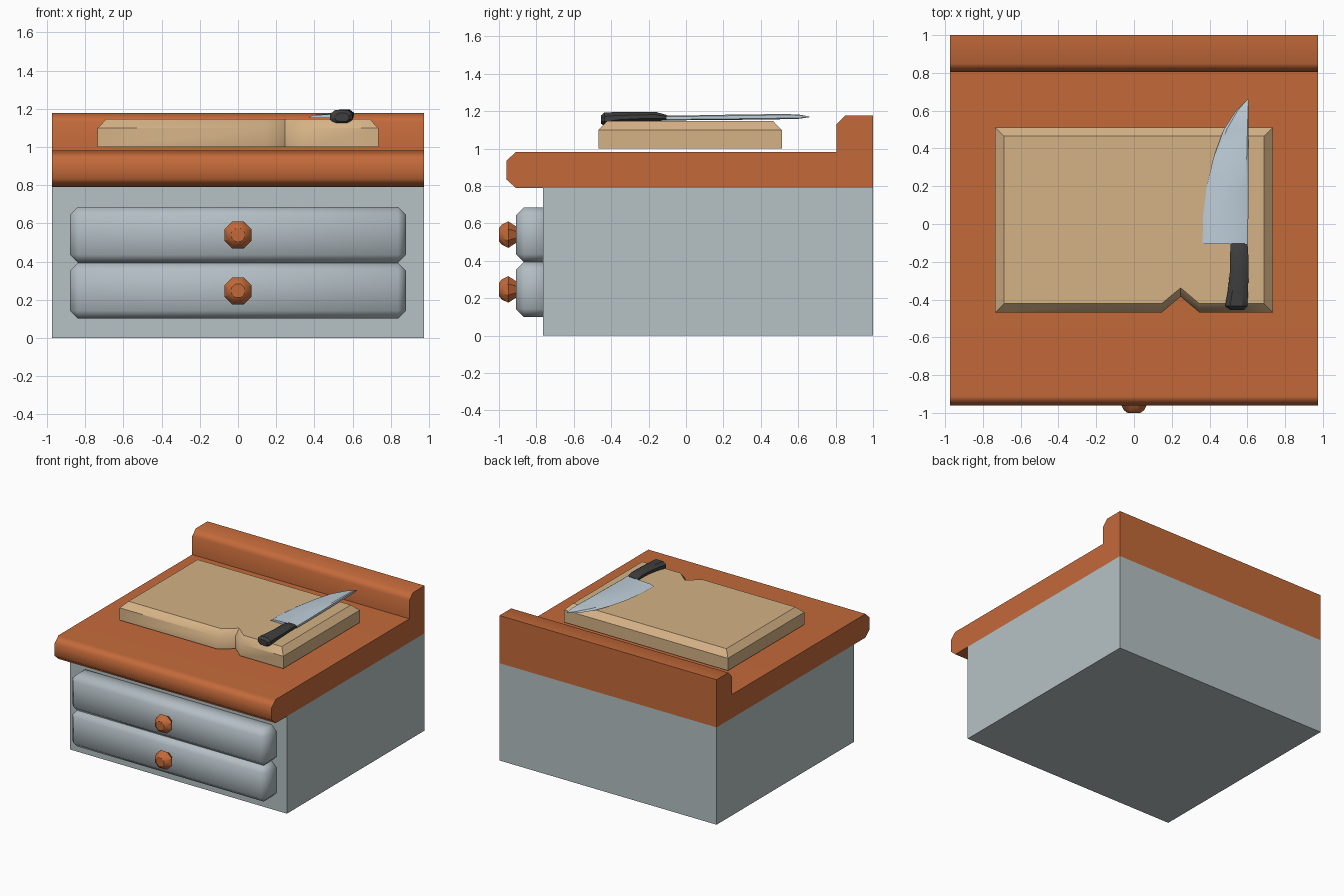
import bpy, bmesh, math
from mathutils import Vector

if "Cube" in bpy.data.objects:
    bpy.data.objects.remove(bpy.data.objects["Cube"])


def material(name, r, g, b):
    lin = [((c / 255 + 0.055) / 1.055) ** 2.4 for c in (r, g, b)]
    m = bpy.data.materials.new(name)
    m.diffuse_color = (*lin, 1)
    m.use_nodes = True
    m.node_tree.nodes["Principled BSDF"].inputs["Base Color"].default_value = m.diffuse_color
    return m


TERRACOTTA = material("terracotta wood", 196, 106, 58)
GREY = material("painted grey", 182, 193, 196)
DRAWER = material("drawer grey", 178, 189, 195)
TAN = material("board tan", 213, 178, 134)
STEEL = material("blade steel", 190, 205, 216)
BLACK = material("handle black", 62, 62, 62)


def make(name, bm, mat, angle=None):
    bmesh.ops.recalc_face_normals(bm, faces=bm.faces)
    me = bpy.data.meshes.new(name)
    bm.to_mesh(me)
    bm.free()
    me.materials.append(mat)
    ob = bpy.data.objects.new(name, me)
    bpy.context.collection.objects.link(ob)
    if angle:
        bpy.ops.object.select_all(action='DESELECT')
        ob.select_set(True)
        bpy.context.view_layer.objects.active = ob
        bpy.ops.object.shade_smooth_by_angle(angle=math.radians(angle))
    return ob


def loft(rings):
    """Skin a list of equal-length point rings and cap both ends."""
    bm = bmesh.new()
    vs = [[bm.verts.new(p) for p in ring] for ring in rings]
    n = len(vs[0])
    for a, b in zip(vs, vs[1:]):
        for i in range(n):
            j = (i + 1) % n
            bm.faces.new((a[i], a[j], b[j], b[i]))
    bm.faces.new(vs[0])
    bm.faces.new(vs[-1])
    return bm


def box(lo, hi, bevel=0):
    bm = bmesh.new()
    bmesh.ops.create_cube(bm, size=1)
    lo, hi = Vector(lo), Vector(hi)
    for v in bm.verts:
        v.co = (lo + hi) / 2 + v.co * (hi - lo)
    if bevel:
        bmesh.ops.bevel(bm, geom=bm.edges[:], offset=bevel, segments=1,
                        profile=0.5, affect='EDGES')
    return bm


# Cabinet carcass
make("cabinet_body", box((-0.975, -0.765, 0), (0.975, 1, 0.79)), GREY)

# Worktop with backsplash, one profile extruded across x
profile = [(-0.91, 0.79), (-0.96, 0.835), (-0.96, 0.935), (-0.91, 0.982),
           (0.805, 0.982), (0.805, 1.13), (0.85, 1.177), (1, 1.177), (1, 0.79)]
top = make("worktop", loft([[(x, y, z) for y, z in profile]
                            for x in (-0.975, 0.975)]), TERRACOTTA, 50)
top.modifiers.new("flat_faces", 'WEIGHTED_NORMAL').keep_sharp = True

# Drawers and eight-sided knobs
for label, z in (("lower", 0.247), ("upper", 0.54)):
    make(label + "_drawer", box((-0.88, -0.91, z - 0.146), (0.88, -0.72, z + 0.146), 0.042),
         DRAWER, 60)
    rings = []
    for y, r in ((-0.9, 0.04), (-0.95, 0.074), (-0.985, 0.056), (-1, 0.036)):
        rings.append([(r * math.cos(k * math.pi / 4 + math.pi / 8) * 1.04, y,
                       z + r * math.sin(k * math.pi / 4 + math.pi / 8) * 1.04) for k in range(8)])
    make(label + "_knob", loft(rings), TERRACOTTA, 30)


# Cutting board with a V notch and chamfered top rim
def board_ring(inset, z):
    x, y0, y1 = 0.735 - inset, -0.468 + inset, 0.512 - inset
    pts = [(-x, y0), (0.147, y0), (0.247, y0 + 0.083), (0.345, y0),
           (x, y0), (x, y1), (-x, y1)]
    return [(px, py, z) for px, py in pts]


make("cutting_board", loft([board_ring(0, 1.0), board_ring(0, 1.1), board_ring(0.047, 1.148)]),
     TAN, 43)

# Knife blade: cross-sections (y, cutting edge x, spine x, mid z, half thickness)
rings = []
for y, xe, xs, z, h in ((-0.105, 0.363, 0.604, 1.164, 0.013), (0.05, 0.366, 0.605, 1.165, 0.013),
                        (0.2, 0.385, 0.606, 1.167, 0.014), (0.35, 0.42, 0.606, 1.169, 0.014),
                        (0.5, 0.475, 0.607, 1.171, 0.014), (0.6, 0.54, 0.607, 1.171, 0.012),
                        (0.66, 0.6, 0.607, 1.17, 0.002)):
    w = xs - xe
    rings.append([(xe, y, z - h * 0.8), (xe + 0.12 * w, y, z + h * 0.2),
                  (xs - 0.05 * w, y, z + h), (xs, y, z + h * 0.6),
                  (xs, y, z - h * 0.6), (xs - 0.05 * w, y, z - h)])
make("knife_blade", loft(rings), STEEL, 30)

# Knife handle: eight-sided sections (y, centre x, half width, centre z, half height)
rings = []
for y, x, w, z, h in ((-0.455, 0.545, 0.035, 1.155, 0.022), (-0.435, 0.541, 0.059, 1.158, 0.036),
                      (-0.36, 0.55, 0.054, 1.166, 0.029), (-0.25, 0.557, 0.049, 1.17, 0.025),
                      (-0.165, 0.557, 0.048, 1.172, 0.025), (-0.1, 0.556, 0.045, 1.165, 0.014)):
    rings.append([(x + sx * w, y, z + sz * h) for sx, sz in
                  ((1, 0.4), (0.55, 1), (-0.55, 1), (-1, 0.4),
                   (-1, -0.4), (-0.55, -1), (0.55, -1), (1, -0.4))])
make("knife_handle", loft(rings), BLACK, 35)
